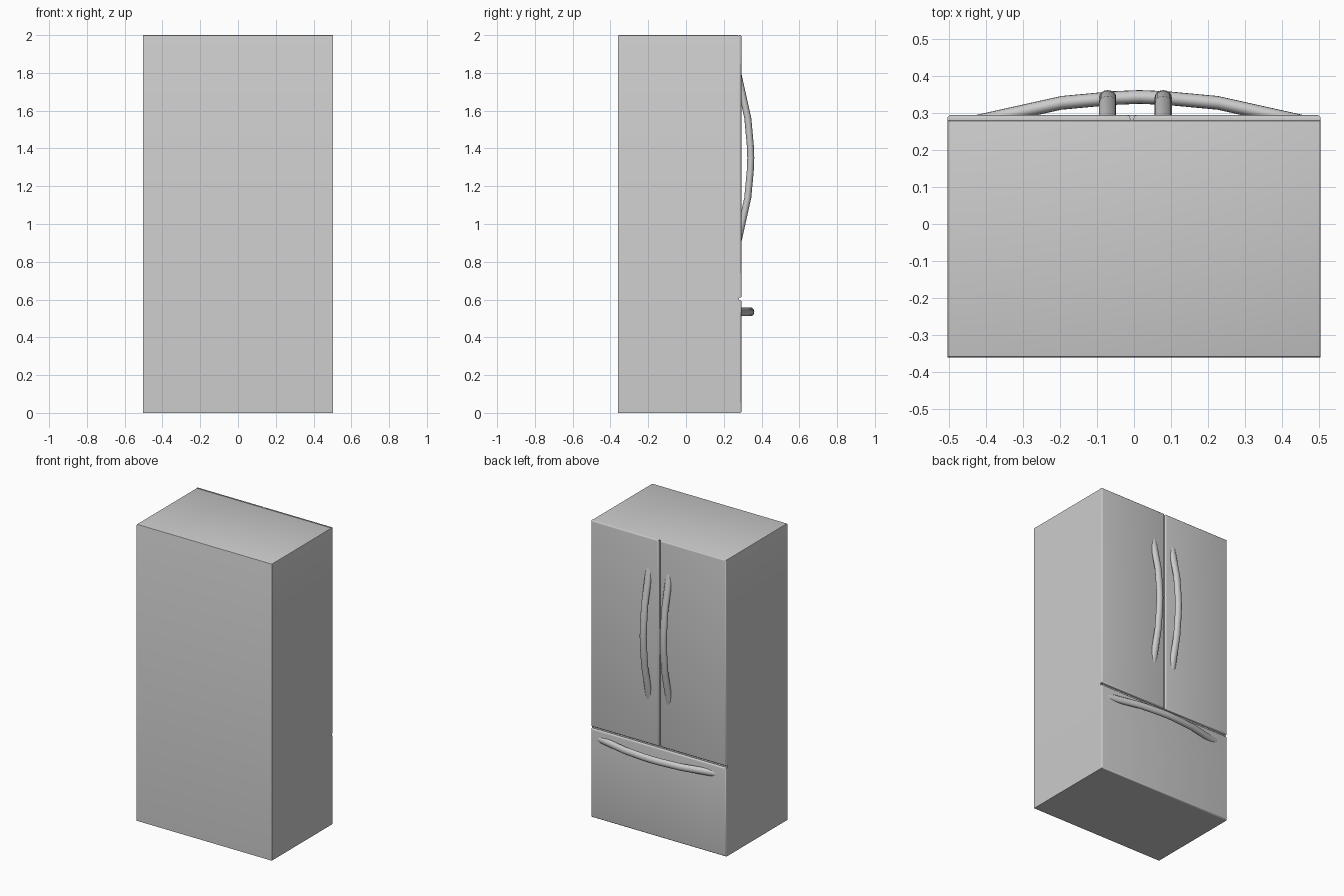
import bpy, bmesh, math

if "Cube" in bpy.data.objects:
    bpy.data.objects.remove(bpy.data.objects["Cube"])

BODY_FRONT, DOOR_FRONT = 0.280, 0.294   # the doors sit on the +y side
LEFT, RIGHT, BACK, TOP = -0.504, 0.504, -0.360, 2.0


def finish(bm, name):
    bmesh.ops.recalc_face_normals(bm, faces=bm.faces[:])
    mesh = bpy.data.meshes.new(name)
    bm.to_mesh(mesh)
    bm.free()
    obj = bpy.data.objects.new(name, mesh)
    bpy.context.collection.objects.link(obj)
    bpy.ops.object.select_all(action='DESELECT')
    obj.select_set(True)
    bpy.context.view_layer.objects.active = obj
    bpy.ops.object.shade_smooth_by_angle(angle=math.radians(40))
    return obj


def box(name, x, y, z, bevel_test, width, segments):
    """Box from axis ranges; edges whose both ends pass bevel_test are rounded."""
    bm = bmesh.new()
    bmesh.ops.create_cube(bm, size=1)
    for v in bm.verts:
        v.co = [r[0] if c < 0 else r[1] for r, c in zip((x, y, z), v.co)]
    edges = [e for e in bm.edges if all(bevel_test(v.co) for v in e.verts)]
    bmesh.ops.bevel(bm, geom=edges, offset=width, segments=segments,
                    profile=0.5, affect='EDGES')
    return finish(bm, name)


def handle(name, centre, half_length, vertical):
    """Bowed bar whose ends sink into the door."""
    path = [(-1, 0.274), (-0.47, 0.327), (-0.16, 0.340), (0, 0.343),
            (0.16, 0.340), (0.47, 0.327), (1, 0.274)]
    sides, wide, deep = 16, 0.023, 0.0185
    bm = bmesh.new()
    rings = []
    for t, y in path:
        ring = []
        for i in range(sides):
            a = 2 * math.pi * i / sides
            across, out, along = wide * math.cos(a), y + deep * math.sin(a), t * half_length
            offset = (across, along) if vertical else (along, across)
            ring.append(bm.verts.new((centre[0] + offset[0], out, centre[1] + offset[1])))
        rings.append(ring)
    for a, b in zip(rings, rings[1:]):
        for i in range(sides):
            j = (i + 1) % sides
            bm.faces.new((a[i], a[j], b[j], b[i]))
    bm.faces.new(rings[0])
    bm.faces.new(rings[-1])
    return finish(bm, name)


# Cabinet with softened top edges
box("cabinet", (LEFT, RIGHT), (BACK, BODY_FRONT), (0, TOP),
    lambda p: p.z > 1.99, 0.006, 2)

# Two upper doors and the lower drawer, rounded around their faces
depth = (BODY_FRONT, DOOR_FRONT)
on_face = lambda p: p.y > DOOR_FRONT - 0.001
box("door_left", (LEFT, -0.010), depth, (0.610, TOP), on_face, 0.009, 3)
box("door_right", (-0.001, RIGHT), depth, (0.610, TOP), on_face, 0.009, 3)
box("freezer_drawer", (LEFT, RIGHT), depth, (0, 0.597), on_face, 0.009, 3)

# Handles
handle("door_handle_left", (-0.071, 1.35), 0.45, True)
handle("door_handle_right", (0.079, 1.35), 0.45, True)
handle("drawer_handle", (0.015, 0.535), 0.45, False)
